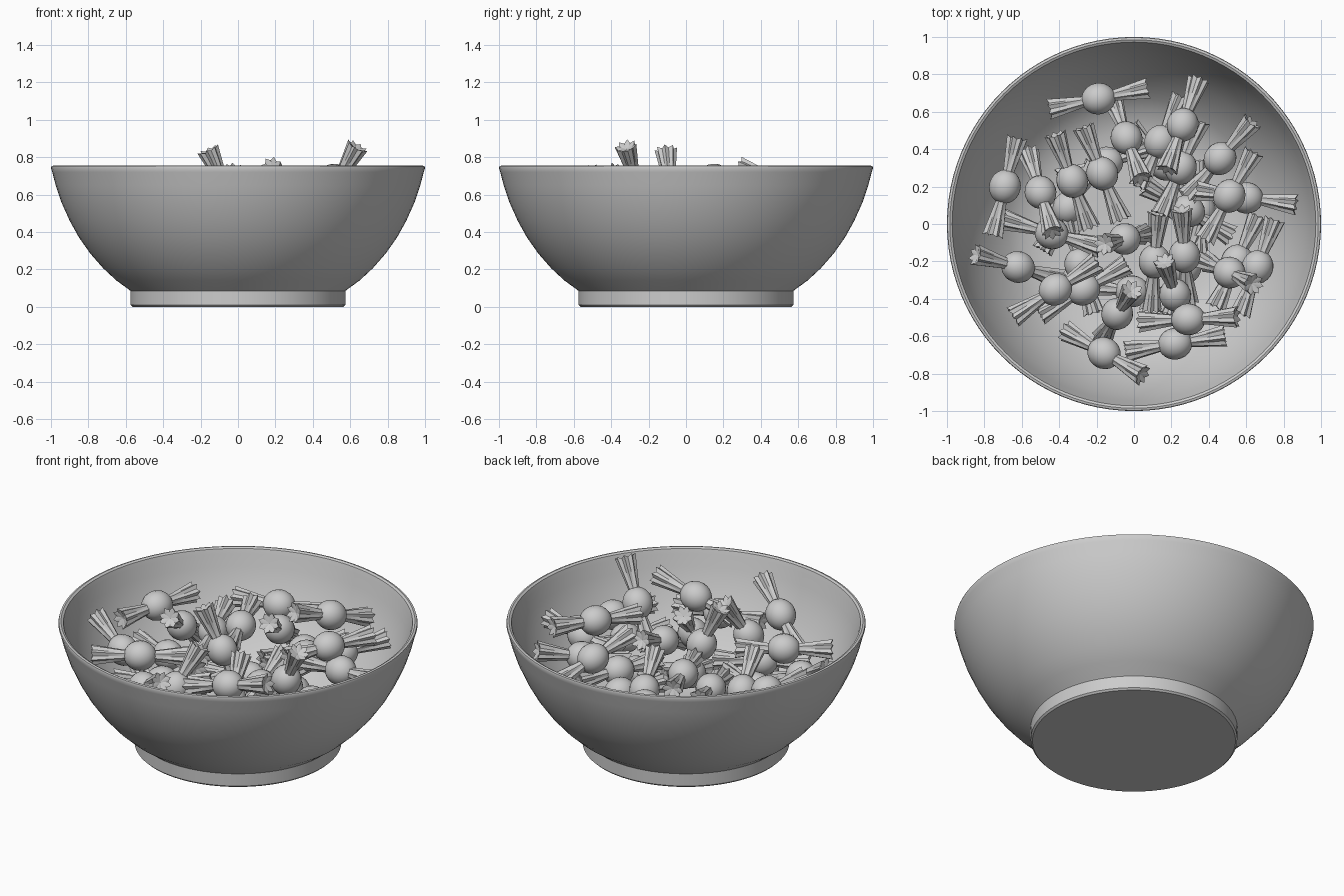
import bpy, bmesh, math, random
from mathutils import Vector, Matrix

if "Cube" in bpy.data.objects:
    bpy.data.objects.remove(bpy.data.objects["Cube"])

random.seed(4)
grey = bpy.data.materials.new("light_grey")
grey.diffuse_color = (0.6, 0.6, 0.6, 1)
grey.use_nodes = True
grey.node_tree.nodes["Principled BSDF"].inputs["Base Color"].default_value = grey.diffuse_color


def finish(bm, name, angle=40):
    bmesh.ops.remove_doubles(bm, verts=bm.verts, dist=1e-5)
    bmesh.ops.recalc_face_normals(bm, faces=bm.faces)
    me = bpy.data.meshes.new(name)
    bm.to_mesh(me)
    bm.free()
    me.materials.append(grey)
    ob = bpy.data.objects.new(name, me)
    bpy.context.collection.objects.link(ob)
    bpy.ops.object.select_all(action='DESELECT')
    ob.select_set(True)
    bpy.context.view_layer.objects.active = ob
    bpy.ops.object.shade_smooth_by_angle(angle=math.radians(angle))
    return ob


# Bowl: lathed profile from under the foot, over the rim, to the inner floor
profile = [(0, 0), (.565, 0), (.575, .01), (.575, .085), (.583, .092),
           (.65, .14), (.72, .205), (.79, .285), (.85, .37), (.90, .46),
           (.945, .56), (.975, .65), (.993, .72), (1, .742), (.997, .752), (.985, .755),
           (.972, .748), (.963, .72), (.945, .65), (.913, .56), (.868, .46),
           (.815, .37), (.75, .285), (.675, .205), (.6, .15), (.5, .115), (.4, .105), (0, .1)]
bm = bmesh.new()
vs = [bm.verts.new((r, 0, z)) for r, z in profile]
es = [bm.edges.new(p) for p in zip(vs, vs[1:])]
bmesh.ops.spin(bm, geom=vs + es, cent=(0, 0, 0), axis=(0, 0, 1),
               angle=math.tau, steps=96, use_duplicate=False)
finish(bm, "bowl", 35)


# Candy: round sweet with a fluted, flared wrapper twist at each end (along x)
def wrapper_end(bm, side):
    n, loops = 16, []
    for d, r, flute in [(.06, .034, .0), (.09, .03, .08), (.18, .041, .12), (.268, .053, .14)]:
        ring = []
        for i in range(n):
            a = math.tau * i / n
            k = r * (1 + (flute if i % 2 else -flute))
            tip = .006 * (1 if i % 2 else -1) if d > .25 else 0
            ring.append(bm.verts.new((side * (d + tip), k * math.cos(a), k * math.sin(a))))
        loops.append(ring)
    for a, b in zip(loops, loops[1:]):
        for i in range(n):
            j = (i + 1) % n
            bm.faces.new((a[i], a[j], b[j], b[i]))
    mid = bm.verts.new((side * .25, 0, 0))
    for i in range(n):
        bm.faces.new((loops[-1][i], loops[-1][(i + 1) % n], mid))
    bm.faces.new(loops[0])


bm = bmesh.new()
bmesh.ops.create_uvsphere(bm, u_segments=20, v_segments=12, radius=.085,
                          matrix=Matrix.Rotation(math.pi / 2, 4, 'Y') @ Matrix.Diagonal((1, 1, 1.08, 1)))
for s in (-1, 1):
    wrapper_end(bm, s)
candy = finish(bm, "candy", 32)

# Pile: x, y, z, heading, upward tilt
pile = [
    (-.19, .67, .55, 12, 0), (-.69, .20, .59, 76, 0), (-.50, .17, .53, -73, 33),
    (-.33, .23, .52, 110, 10), (-.17, .27, .58, 112, 5), (-.04, .46, .52, -70, 31),
    (.14, .44, .45, 65, 0), (.26, .53, .66, -109, 18), (.25, .30, .50, 68, 0),
    (.46, .35, .55, 49, 13), (.51, .15, .68, 61, 3), (.60, .14, .56, -8, 5),
    (.29, .07, .40, 150, 10), (.27, -.17, .50, 94, 22), (.51, -.26, .63, -26, 58),
    (.66, -.23, .53, 70, 0), (.55, -.20, .43, 65, 0), (.22, -.38, .48, 108, 45),
    (.29, -.51, .635, 3, 15), (.22, -.64, .50, 9, 0), (-.16, -.69, .575, -30, 28),
    (-.09, -.48, .51, 58, 56), (-.27, -.35, .45, 30, 0), (-.42, -.35, .565, 33, 0),
    (-.62, -.23, .50, 164, 28), (-.44, -.05, .45, -16, 0), (-.05, -.08, .595, 194, 65)]
# Hidden lower layer
for i in range(7):
    a = math.tau * i / 7 + .2
    pile.append((.36 * math.cos(a), .36 * math.sin(a), .25, math.degrees(a) + 90 + random.uniform(-25, 25), 0))
pile.append((.11, -.20, .33, 85, 15))

for i, (x, y, z, heading, tilt) in enumerate(pile):
    ob = candy if i == 0 else candy.copy()
    if i:
        bpy.context.collection.objects.link(ob)
    ob.name = f"candy_{i + 1}"
    ob.matrix_world = (Matrix.Translation((x, y, z)) @ Matrix.Rotation(math.radians(heading), 4, 'Z')
                       @ Matrix.Rotation(-math.radians(tilt), 4, 'Y')
                       @ Matrix.Rotation(random.uniform(0, 1), 4, 'X'))
